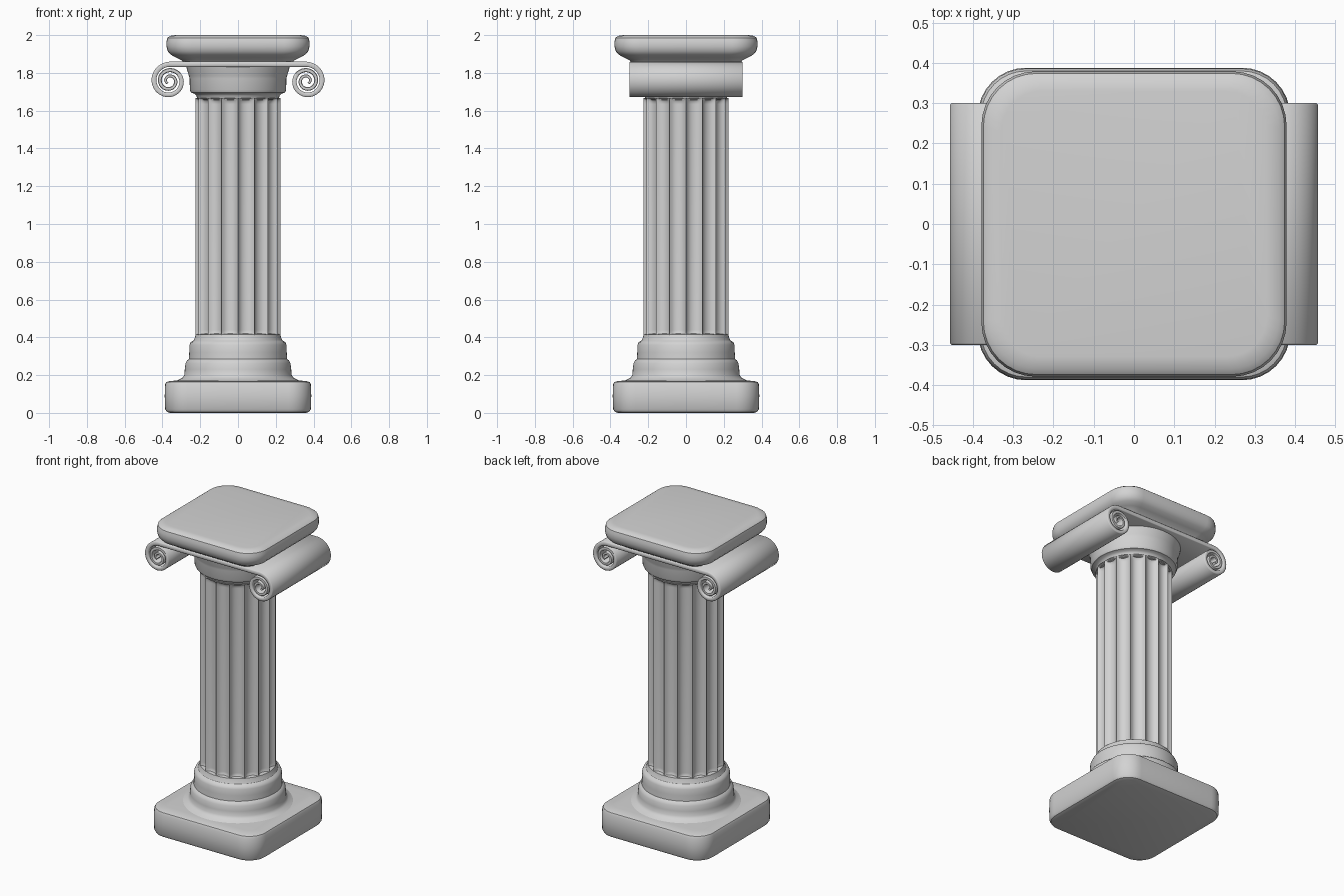
import bpy
import bmesh
import math
from math import sin, cos, pi, radians

default = bpy.data.objects.get("Cube")
if default:
    bpy.data.objects.remove(default)

stone = bpy.data.materials.new("pale_stone")
stone.use_nodes = True
GREY = (0.65, 0.65, 0.65, 1)
stone.diffuse_color = GREY
stone.node_tree.nodes["Principled BSDF"].inputs["Base Color"].default_value = GREY


def finish(name, bm, angle=35):
    bmesh.ops.recalc_face_normals(bm, faces=bm.faces)
    mesh = bpy.data.meshes.new(name)
    bm.to_mesh(mesh)
    bm.free()
    obj = bpy.data.objects.new(name, mesh)
    bpy.context.collection.objects.link(obj)
    mesh.materials.append(stone)
    bpy.ops.object.select_all(action='DESELECT')
    obj.select_set(True)
    bpy.context.view_layer.objects.active = obj
    bpy.ops.object.shade_smooth_by_angle(angle=radians(angle))
    return obj


def loft(name, rings, angle=35):
    """Bridge closed rings of points and cap both ends."""
    bm = bmesh.new()
    loops = [[bm.verts.new(p) for p in ring] for ring in rings]
    n = len(loops[0])
    for a, b in zip(loops, loops[1:]):
        for i in range(n):
            j = (i + 1) % n
            bm.faces.new((a[i], a[j], b[j], b[i]))
    bm.faces.new(loops[0][::-1])
    bm.faces.new(loops[-1])
    return finish(name, bm, angle)


def rounded_square(half, z, corner, steps=8):
    pts = []
    for q in range(4):
        mid = radians(45 + 90 * q)
        cx = math.copysign(half - corner, cos(mid))
        cy = math.copysign(half - corner, sin(mid))
        for k in range(steps + 1):
            a = pi / 2 * (q + k / steps)
            pts.append((cx + corner * cos(a), cy + corner * sin(a), z))
    return pts


def circle(r, z, n=64):
    return [(r * cos(2 * pi * i / n), r * sin(2 * pi * i / n), z) for i in range(n)]


# Square plinth and top slab with soft edges
plinth = [(0.36, 0), (0.377, 0.006), (0.386, 0.02), (0.388, 0.09),
          (0.386, 0.15), (0.38, 0.163), (0.365, 0.168), (0.32, 0.172)]
loft("plinth", [rounded_square(h, z, 0.12 + h - 0.388) for h, z in plinth])

slab = [(0.29, 1.855), (0.30, 1.868), (0.33, 1.882), (0.357, 1.897), (0.372, 1.915),
        (0.379, 1.94), (0.379, 1.965), (0.374, 1.985), (0.36, 1.996), (0.33, 2.0)]
loft("top_slab", [rounded_square(h, z, 0.135 + (h - 0.379) * 0.7) for h, z in slab])

# Turned base and capital neck
base = [(0.335, 0.165), (0.315, 0.176), (0.295, 0.186), (0.284, 0.2), (0.282, 0.23),
        (0.278, 0.262), (0.27, 0.278), (0.26, 0.285), (0.258, 0.32), (0.257, 0.36),
        (0.25, 0.375), (0.235, 0.384), (0.228, 0.4), (0.224, 0.415), (0.2, 0.42)]
loft("turned_base", [circle(r, z) for r, z in base])

neck = [(0.2, 1.655), (0.215, 1.66), (0.22, 1.68), (0.23, 1.69), (0.248, 1.695),
        (0.255, 1.71), (0.256, 1.77), (0.26, 1.785), (0.268, 1.81), (0.275, 1.84)]
loft("capital_neck", [circle(r, z) for r, z in neck])

# Fluted shaft: sixteen scooped grooves that fade out at both ends
FLUTES, PER = 16, 10
def shaft_ring(z, depth):
    pts = []
    for i in range(FLUTES * PER):
        t = (i % PER) / PER
        a = 2 * pi * i / (FLUTES * PER)
        u = min(1, abs(2 * t - 1) / 0.92)
        r = 0.225 - depth * math.sqrt(1 - u * u)
        pts.append((r * cos(a), r * sin(a), z))
    return pts

LOW, HIGH, FADE = 0.405, 1.668, 0.035
ends = [k / 6 for k in range(7)]
levels = [(LOW + FADE * e, 0.028 * math.sqrt(1 - (1 - e) ** 2)) for e in ends]
levels += [(HIGH - FADE * e, 0.028 * math.sqrt(1 - (1 - e) ** 2)) for e in reversed(ends)]
loft("fluted_shaft", [shaft_ring(z, d) for z, d in levels], 40)

# Scroll band: flat strip rolled into a spiral at each side
CX, CZ, TURNS, STEPS = 0.364, 1.757, 2.4, 84
right_end = []
for i in range(STEPS + 1):
    f = i / STEPS
    a = pi / 2 - f * TURNS * 2 * pi
    outer = 0.102 - 0.081 * f
    inner = outer - (0.027 - 0.013 * f)
    right_end.append([(CX + r * cos(a), CZ + r * sin(a)) for r in (outer, inner)])
section = [[(-x, z) for x, z in pair] for pair in reversed(right_end)] + right_end
HALF_DEPTH, EDGE = 0.3, 0.004
rings = []
for (ox, oz), (ix, iz) in section:
    dx, dz = (ix - ox) * 0.15, (iz - oz) * 0.15
    ring = []
    for s in (-1, 1):
        y, ye = s * HALF_DEPTH, s * (HALF_DEPTH - EDGE)
        part = [(ix, ye, iz), (ix - dx, y, iz - dz), (ox + dx, y, oz + dz), (ox, ye, oz)]
        ring += part if s < 0 else part[::-1]
    rings.append(ring)
loft("scroll_band", rings, 50)
